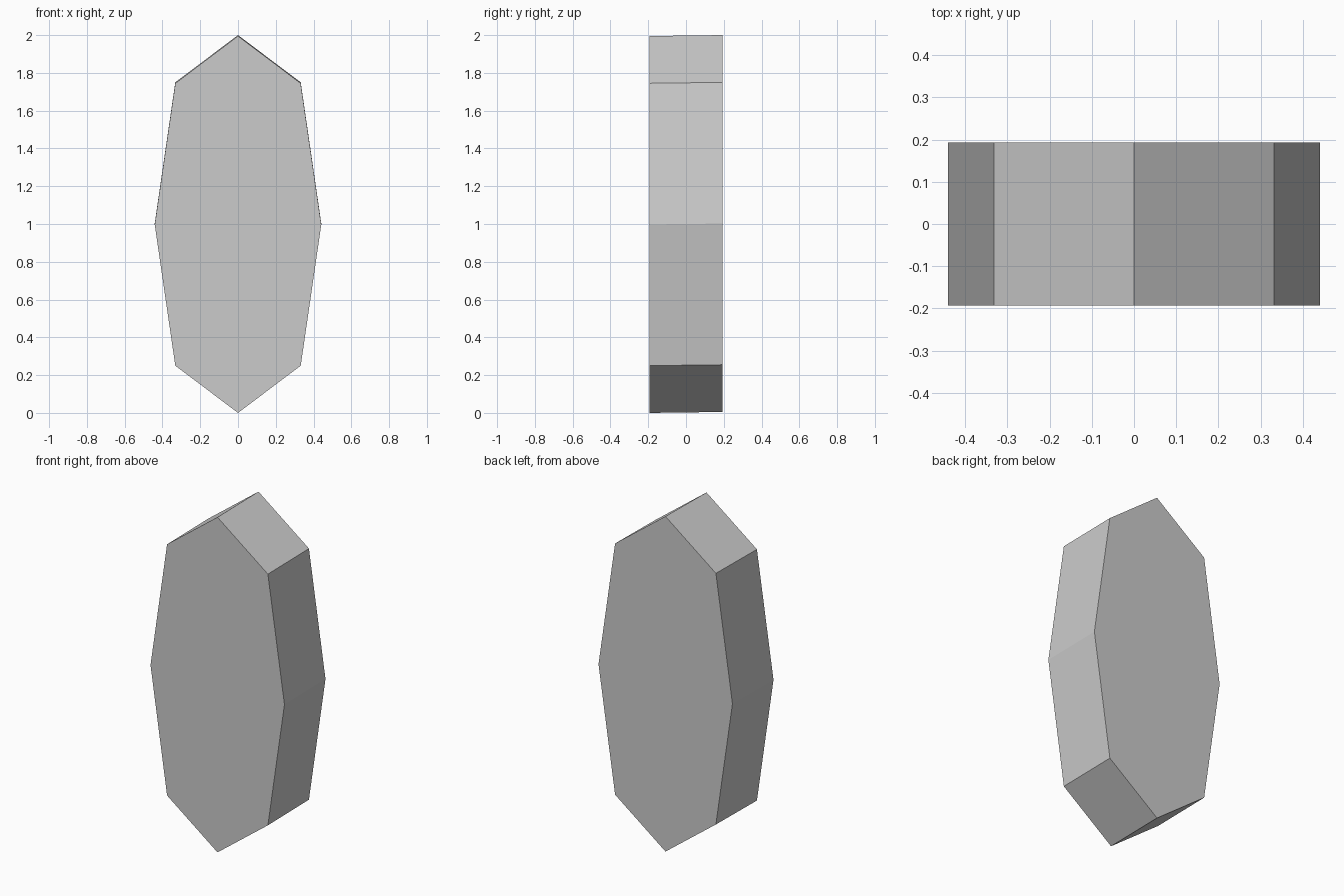
import bpy, bmesh
from mathutils import Vector

if "Cube" in bpy.data.objects:
    bpy.data.objects.remove(bpy.data.objects["Cube"])

HALF_DEPTH = 0.193
LEAN = 0.005  # back face sits very slightly higher than the front

# Right half of the eight-sided outline, bottom to top, then mirrored
right = [(0, 0), (0.332, 0.25), (0.441, 0.9975), (0.332, 1.745), (0, 1.995)]
outline = right + [(-x, z) for x, z in reversed(right[1:-1])]

# Front face extruded to the back
bm = bmesh.new()
front = bm.faces.new([bm.verts.new((x, -HALF_DEPTH, z)) for x, z in outline])
result = bmesh.ops.extrude_face_region(bm, geom=[front], use_keep_orig=True)
back = [g for g in result["geom"] if isinstance(g, bmesh.types.BMVert)]
bmesh.ops.translate(bm, verts=back, vec=Vector((0, 2 * HALF_DEPTH, LEAN)))
bmesh.ops.recalc_face_normals(bm, faces=bm.faces)

mesh = bpy.data.meshes.new("octagonal_slab")
bm.to_mesh(mesh)
bm.free()
bpy.context.collection.objects.link(bpy.data.objects.new("octagonal_slab", mesh))
